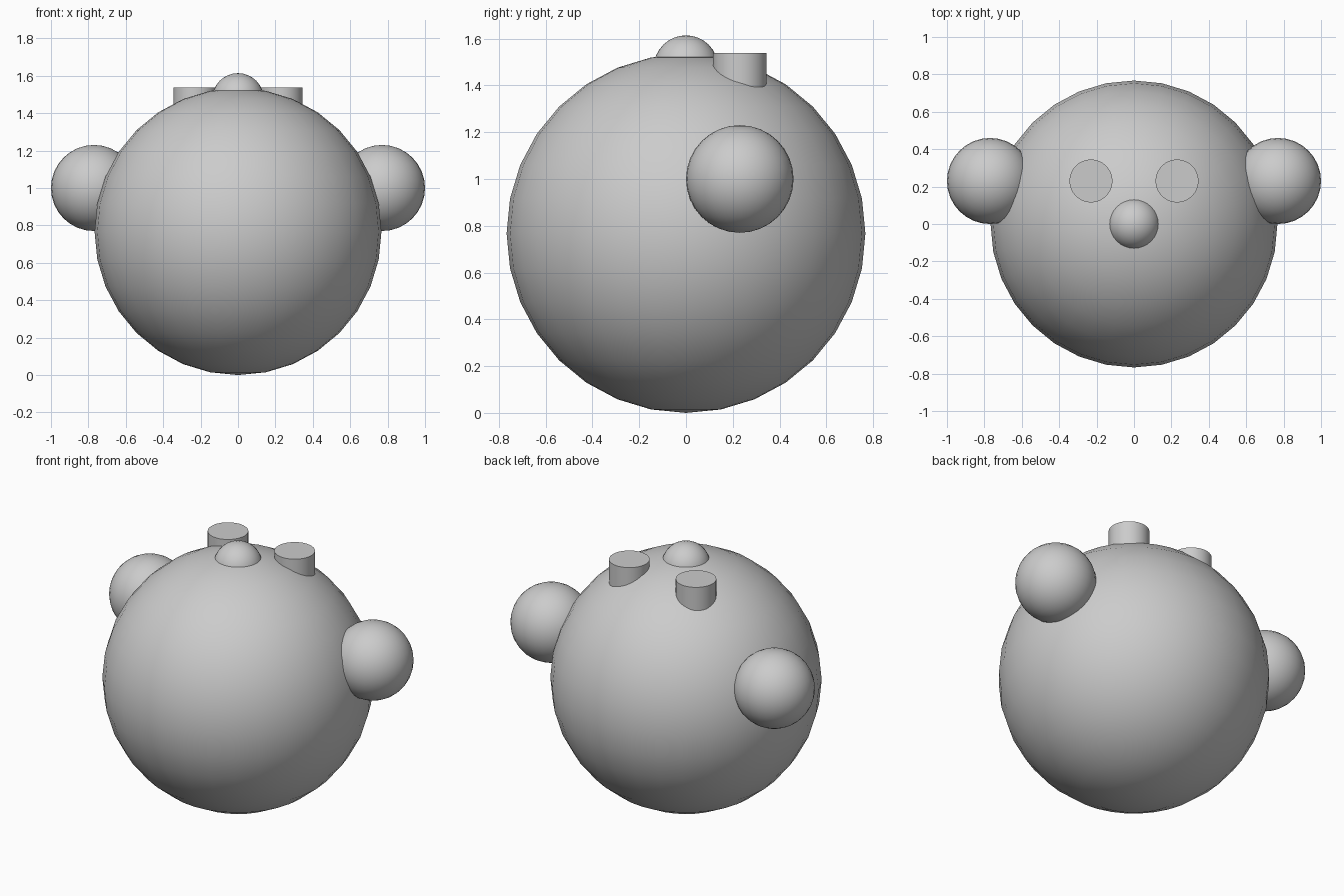
import bpy, math

if "Cube" in bpy.data.objects:
    bpy.data.objects.remove(bpy.data.objects["Cube"])

grey = bpy.data.materials.new("soft_grey")
grey.diffuse_color = (0.6, 0.6, 0.6, 1)
grey.use_nodes = True
grey.node_tree.nodes["Principled BSDF"].inputs["Base Color"].default_value = grey.diffuse_color


def finish(name):
    ob = bpy.context.object
    ob.name = name
    ob.data.materials.clear()
    ob.data.materials.append(grey)
    bpy.ops.object.shade_smooth_by_angle(angle=math.radians(30))
    return ob


def ball(name, r, loc):
    bpy.ops.mesh.primitive_uv_sphere_add(segments=32, ring_count=16, radius=r, location=loc)
    return finish(name)


def disc(name, r, bottom, top, x, y):
    bpy.ops.mesh.primitive_cylinder_add(vertices=32, radius=r, depth=top - bottom,
                                        location=(x, y, (top + bottom) / 2))
    return finish(name)


# Head and nose
ball("head", 0.767, (0, 0, 0.767))
ball("nose", 0.138, (0, 0, 1.476))

# Paired ears and eyes
for side, s in (("left", -1), ("right", 1)):
    ball("ear_" + side, 0.23, (s * 0.77, 0.23, 1.0))
    disc("eye_" + side, 0.115, 1.385, 1.538, s * 0.23, 0.23)
